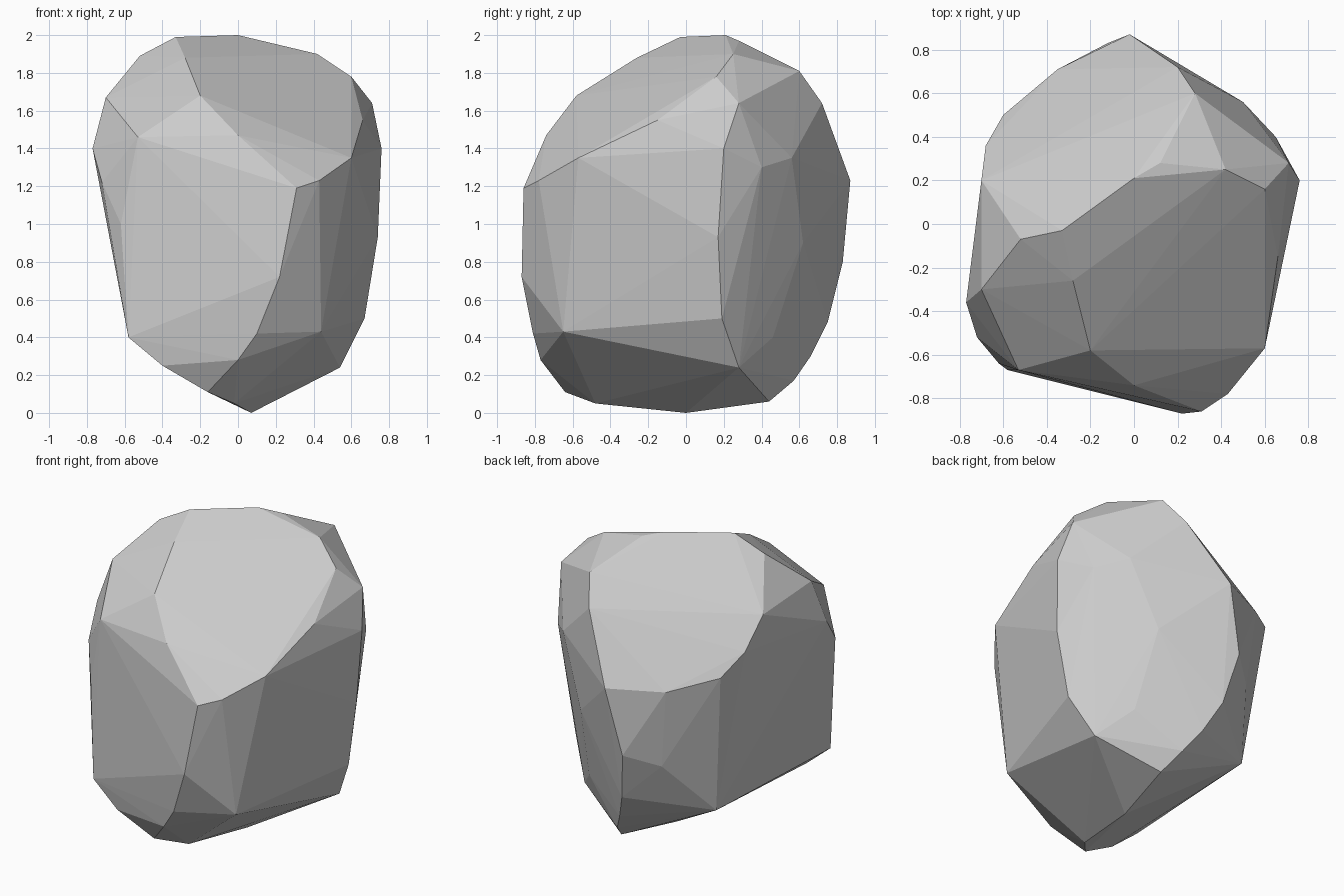
import bpy, bmesh

# Faceted boulder: each outline follows the rim of one worn face; the hull joins them.

# big sloping facet, front right
front_slope = [(.31, -.86, 1.19), (0, -.74, 1.47), (-.2, -.58, 1.68), (-.28, -.26, 1.88),
               (-.33, -.03, 1.99), (0, .21, 2), (.42, .25, 1.9), (.6, .16, 1.78),
               (.66, -.15, 1.55), (.6, -.57, 1.35)]

# sloping facet, back left
back_slope = [(.12, .28, 1.97), (.28, .6, 1.81), (.2, .72, 1.64), (-.02, .87, 1.23),
              (-.35, .71, 1.23), (-.6, .5, 1.31), (-.68, .36, 1.45), (-.7, .2, 1.64),
              (-.52, -.07, 1.89)]

# oval back facet
back_oval = [(-.12, .83, .8), (-.06, .75, .48), (.02, .66, .3), (.1, .57, .17),
             (.16, .44, .06), (.54, .28, .24), (.67, .19, .5), (.74, .17, .93),
             (.76, .2, 1.4), (.71, .28, 1.64), (.65, .4, 1.3), (.5, .56, 1.35),
             (.33, .62, .9), (.38, .46, .4)]

# front face and its rounded left shoulder
front_face = [(.22, -.87, .72), (.1, -.81, .42), (0, -.77, .28), (-.16, -.64, .11),
              (-.4, -.68, .25), (-.58, -.67, .4), (-.62, -.64, 1), (-.53, -.67, 1.46),
              (-.72, -.52, 1.22), (-.77, -.36, 1.4), (-.7, -.3, 1.67),
              (.43, -.78, 1.23), (.44, -.65, .43)]

# underside and lower left edge
underside = [(-.3, .68, .72), (-.5, .4, .38), (.07, 0, 0), (-.02, -.48, .05)]

bm = bmesh.new()
for outline in (front_slope, back_slope, back_oval, front_face, underside):
    for p in outline:
        bm.verts.new(p)
bmesh.ops.convex_hull(bm, input=bm.verts[:])
loose = [v for v in bm.verts if not v.link_faces]
bmesh.ops.delete(bm, geom=loose, context='VERTS')
bmesh.ops.recalc_face_normals(bm, faces=bm.faces[:])

mesh = bpy.data.meshes.new("boulder")
bm.to_mesh(mesh)
bm.free()
boulder = bpy.data.objects.new("boulder", mesh)
bpy.context.collection.objects.link(boulder)
